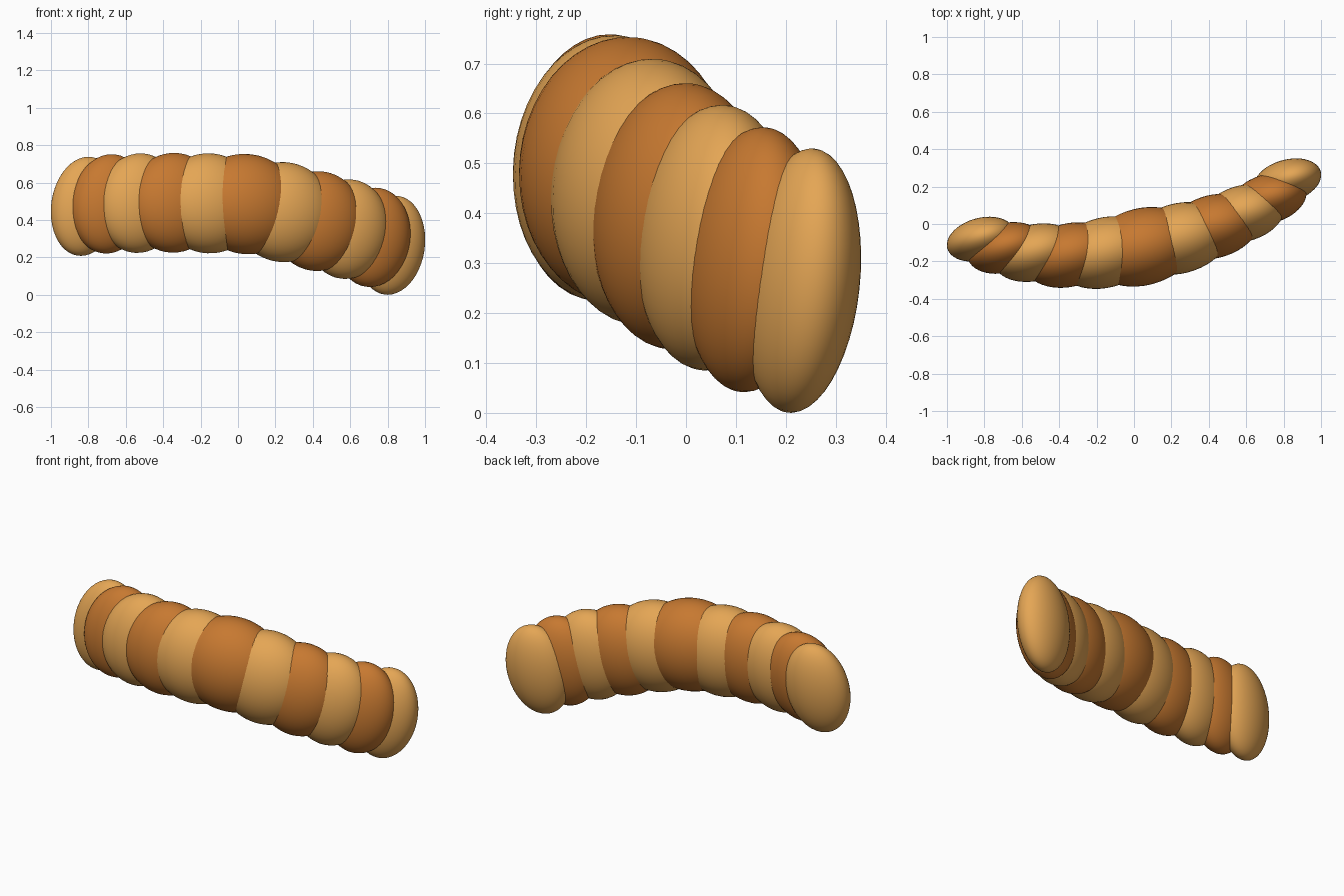
import bpy
from math import cos, sin, radians
from mathutils import Matrix, Vector

if "Cube" in bpy.data.objects:
    bpy.data.objects.remove(bpy.data.objects["Cube"])


def material(name, color):
    m = bpy.data.materials.new(name)
    m.diffuse_color = color
    m.use_nodes = True
    m.node_tree.nodes["Principled BSDF"].inputs["Base Color"].default_value = m.diffuse_color
    return m


light = material("light_crust", (0.78, 0.38, 0.09, 1))
dark = material("dark_crust", (0.57, 0.19, 0.03, 1))

# centres of the overlapping dough rolls along the bent path
CENTRES = [
    (-0.82, -0.081, 0.473), (-0.69, -0.128, 0.486), (-0.53, -0.153, 0.49),
    (-0.345, -0.166, 0.492), (-0.155, -0.153, 0.489), (0.045, -0.122, 0.485),
    (0.242, -0.077, 0.442), (0.425, -0.014, 0.394), (0.583, 0.056, 0.351),
    (0.72, 0.135, 0.307), (0.82, 0.231, 0.265),
]

# shared orientation: yawed, with the tall axis leaning slightly
yaw = radians(14.5)
u = Vector((cos(yaw), sin(yaw), 0))
v = Vector((-sin(yaw), cos(yaw), 0))
tall = (Vector((0, 0, 1)) + 0.177 * u + 0.07 * v).normalized()
u = (u - tall * u.dot(tall)).normalized()
v = tall.cross(u)
turn = Matrix((u, v, tall)).transposed().to_4x4()

# rolls: fattest in the middle, slimmer to both ends, equal height
for i, centre in enumerate(CENTRES):
    t = 1 - abs(i - 5) / 5
    size = (0.182 + 0.115 * t, 0.112 + 0.094 * t, 0.2675)
    bpy.ops.mesh.primitive_uv_sphere_add(segments=48, ring_count=24, radius=1)
    roll = bpy.context.object
    roll.name = f"dough_roll_{i + 1}"
    roll.matrix_world = Matrix.Translation(centre) @ turn @ Matrix.Diagonal((*size, 1))
    bpy.ops.object.shade_smooth()
    roll.data.materials.append(dark if i % 2 else light)
